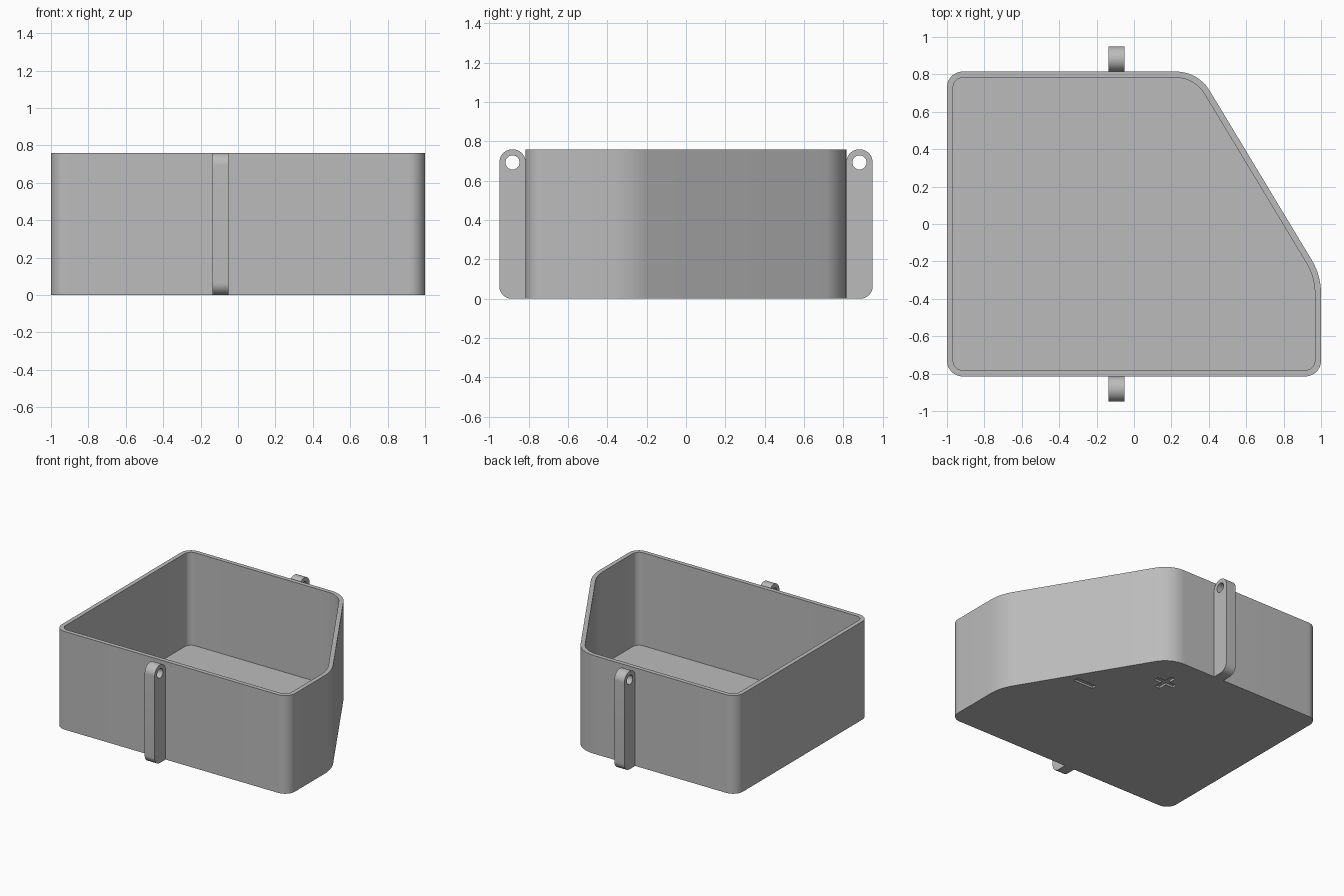
import bpy, bmesh, math
from mathutils import Vector, Matrix

HEIGHT, WALL, FLOOR = 0.76, 0.033, 0.04
HALF_DEPTH = 0.815
TAB_X, TAB_WIDTH = -0.093, 0.085

default = bpy.data.objects.get("Cube")
if default:
    bpy.data.objects.remove(default, do_unlink=True)

grey = bpy.data.materials.new("plain grey")
grey.use_nodes = True
colour = (0.5, 0.5, 0.5, 1)
grey.diffuse_color = colour
grey.node_tree.nodes["Principled BSDF"].inputs["Base Color"].default_value = colour


def make_object(name, bm):
    bmesh.ops.recalc_face_normals(bm, faces=bm.faces)
    mesh = bpy.data.meshes.new(name)
    bm.to_mesh(mesh)
    bm.free()
    mesh.materials.append(grey)
    obj = bpy.data.objects.new(name, mesh)
    bpy.context.collection.objects.link(obj)
    return obj


def rounded(corners, radii, steps=12):
    """Counter-clockwise polygon with each corner filleted."""
    points = []
    for i, (corner, r) in enumerate(zip(corners, radii)):
        a = (corner - corners[i - 1]).normalized()
        b = (corners[(i + 1) % len(corners)] - corner).normalized()
        if r == 0:
            points.append(corner)
            continue
        turn = math.acos(a.dot(b))
        start = corner - a * r * math.tan(turn / 2)
        centre = start + Vector((-a.y, a.x)) * r
        for k in range(steps + 1):
            points.append(centre + Matrix.Rotation(turn * k / steps, 2) @ (start - centre))
    return points


def inset(corners, distance):
    """Move every side of the polygon inwards."""
    result = []
    for i, corner in enumerate(corners):
        a = (corner - corners[i - 1]).normalized()
        b = (corners[(i + 1) % len(corners)] - corner).normalized()
        na, nb = Vector((-a.y, a.x)), Vector((-b.y, b.x))
        result.append(corner + (na + nb) * distance / (1 + na.dot(nb)))
    return result


def loft(name, loops):
    """Skin a list of equal vertex loops and cap both ends."""
    bm = bmesh.new()
    rings = [[bm.verts.new(p) for p in loop] for loop in loops]
    count = len(rings[0])
    for low, high in zip(rings, rings[1:]):
        for i in range(count):
            j = (i + 1) % count
            bm.faces.new((low[i], low[j], high[j], high[i]))
    bm.faces.new(rings[0][::-1])
    bm.faces.new(rings[-1])
    return make_object(name, bm)


def cut(target, cutter):
    mod = target.modifiers.new("cut", 'BOOLEAN')
    mod.operation = 'DIFFERENCE'
    mod.solver = 'EXACT'
    mod.object = cutter
    bpy.context.view_layer.objects.active = target
    bpy.ops.object.modifier_apply(modifier=mod.name)
    bpy.data.objects.remove(cutter, do_unlink=True)


def smooth(obj):
    bpy.ops.object.select_all(action='DESELECT')
    obj.select_set(True)
    bpy.context.view_layer.objects.active = obj
    bpy.ops.object.shade_smooth_by_angle(angle=math.radians(30))


# Open tray with one slanted side
corners = [Vector(p) for p in ((-1, -HALF_DEPTH), (1, -HALF_DEPTH), (1, -0.275),
                               (0.343, HALF_DEPTH), (-1, HALF_DEPTH))]
radii = [0.085, 0.085, 0.35, 0.21, 0.085]
outer = rounded(corners, radii)
inner = rounded(inset(corners, WALL), [r - WALL for r in radii])
tray = loft("tray", [[(p.x, p.y, z) for p in loop] for loop, z in
                     ((outer, 0), (outer, HEIGHT), (inner, HEIGHT), (inner, FLOOR))])

# Shallow cross and bar recesses under the floor
def recess(x, y, half_length, half_width, cross):
    a, b = half_length, half_width
    if cross:
        shape = [(-a, -b), (-b, -b), (-b, -a), (b, -a), (b, -b), (a, -b),
                 (a, b), (b, b), (b, a), (-b, a), (-b, b), (-a, b)]
    else:
        shape = [(-a, -b), (a, -b), (a, b), (-a, b)]
    cutter = loft("recess_cutter", [[(x + u, y + v, z) for u, v in shape]
                                    for z in (-0.05, 0.015)])
    cut(tray, cutter)

recess(0.158, 0.53, 0.085, 0.02, True)
recess(0.583, 0.16, 0.085, 0.02, False)
smooth(tray)

# Upright lugs with a round eye, front and back
R = 0.067
profile = rounded([Vector(p) for p in ((0, 0), (2 * R, 0), (2 * R, HEIGHT), (0, HEIGHT))],
                  [0, R * 0.95, R * 0.999, R * 0.999], 14)
for name, side in (("front_lug", -1), ("back_lug", 1)):
    lug = loft(name, [[(TAB_X + s * TAB_WIDTH / 2, side * (HALF_DEPTH + p.x), p.y)
                       for p in profile] for s in (-1, 1)])
    bm = bmesh.new()
    place = (Matrix.Translation((TAB_X, side * (HALF_DEPTH + R), HEIGHT - R))
             @ Matrix.Rotation(math.pi / 2, 4, 'Y'))
    bmesh.ops.create_cone(bm, cap_ends=True, segments=32, radius1=0.036,
                          radius2=0.036, depth=0.3, matrix=place)
    cut(lug, make_object("eye_cutter", bm))
    smooth(lug)
